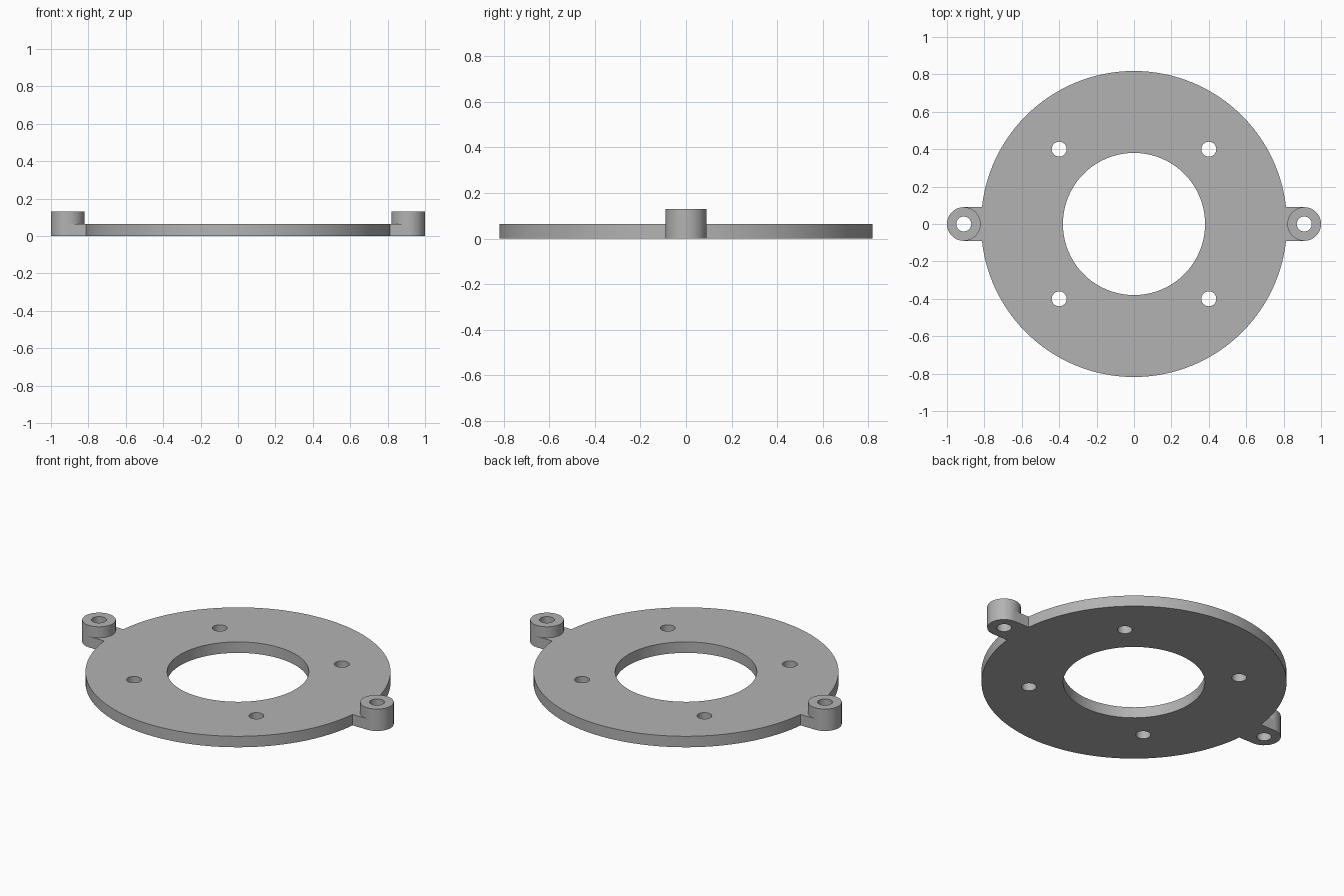
import bpy

if "Cube" in bpy.data.objects:
    bpy.data.objects.remove(bpy.data.objects["Cube"], do_unlink=True)

PLATE_R, PLATE_H = 0.818, 0.065
BOSS_X, BOSS_R, BOSS_H = 0.91, 0.09, 0.13
HOLE_R = 0.04

grey = bpy.data.materials.new("light grey")
grey.use_nodes = True
colour = (0.45, 0.45, 0.45, 1)
grey.diffuse_color = colour
grey.node_tree.nodes["Principled BSDF"].inputs["Base Color"].default_value = colour


def cylinder(name, x, y, radius, low, high, sides=48):
    bpy.ops.mesh.primitive_cylinder_add(vertices=sides, radius=radius, depth=high - low,
                                        location=(x, y, (low + high) / 2))
    obj = bpy.context.object
    obj.name = name
    obj.data.materials.append(grey)
    return obj


def box(name, x, width, depth, height):
    bpy.ops.mesh.primitive_cube_add(size=1, location=(x, 0, height / 2))
    obj = bpy.context.object
    obj.name = name
    obj.scale = (width, depth, height)
    bpy.ops.object.transform_apply(location=False, rotation=False, scale=True)
    obj.data.materials.append(grey)
    return obj


def combine(target, other, operation):
    """Apply a boolean and remove the helper object."""
    mod = target.modifiers.new(operation.lower(), "BOOLEAN")
    mod.operation, mod.solver, mod.object = operation, "EXACT", other
    other.hide_render = True
    bpy.context.view_layer.objects.active = target
    bpy.ops.object.modifier_apply(modifier=mod.name)
    bpy.data.objects.remove(other, do_unlink=True)


# Round plate
plate = cylinder("mounting_plate", 0, 0, PLATE_R, 0, PLATE_H, 128)

# Side tabs with raised bosses
for side in (-1, 1):
    inner = 0.75
    tab = box("tab", side * (inner + BOSS_X) / 2, BOSS_X - inner, 2 * BOSS_R, PLATE_H)
    combine(plate, tab, "UNION")
    combine(plate, cylinder("boss", side * BOSS_X, 0, BOSS_R, 0, BOSS_H), "UNION")

# Centre opening, boss holes and four bolt holes
holes = [(0, 0, 0.38, 96)]
holes += [(s * BOSS_X, 0, HOLE_R, 32) for s in (-1, 1)]
holes += [(sx * 0.4, sy * 0.4, HOLE_R, 32) for sx in (-1, 1) for sy in (-1, 1)]
for x, y, radius, sides in holes:
    combine(plate, cylinder("hole_cutter", x, y, radius, -0.1, 0.3, sides), "DIFFERENCE")

# Smooth round walls, sharp rims
bpy.ops.object.select_all(action="DESELECT")
plate.select_set(True)
bpy.context.view_layer.objects.active = plate
bpy.ops.object.shade_smooth_by_angle(angle=0.5)
